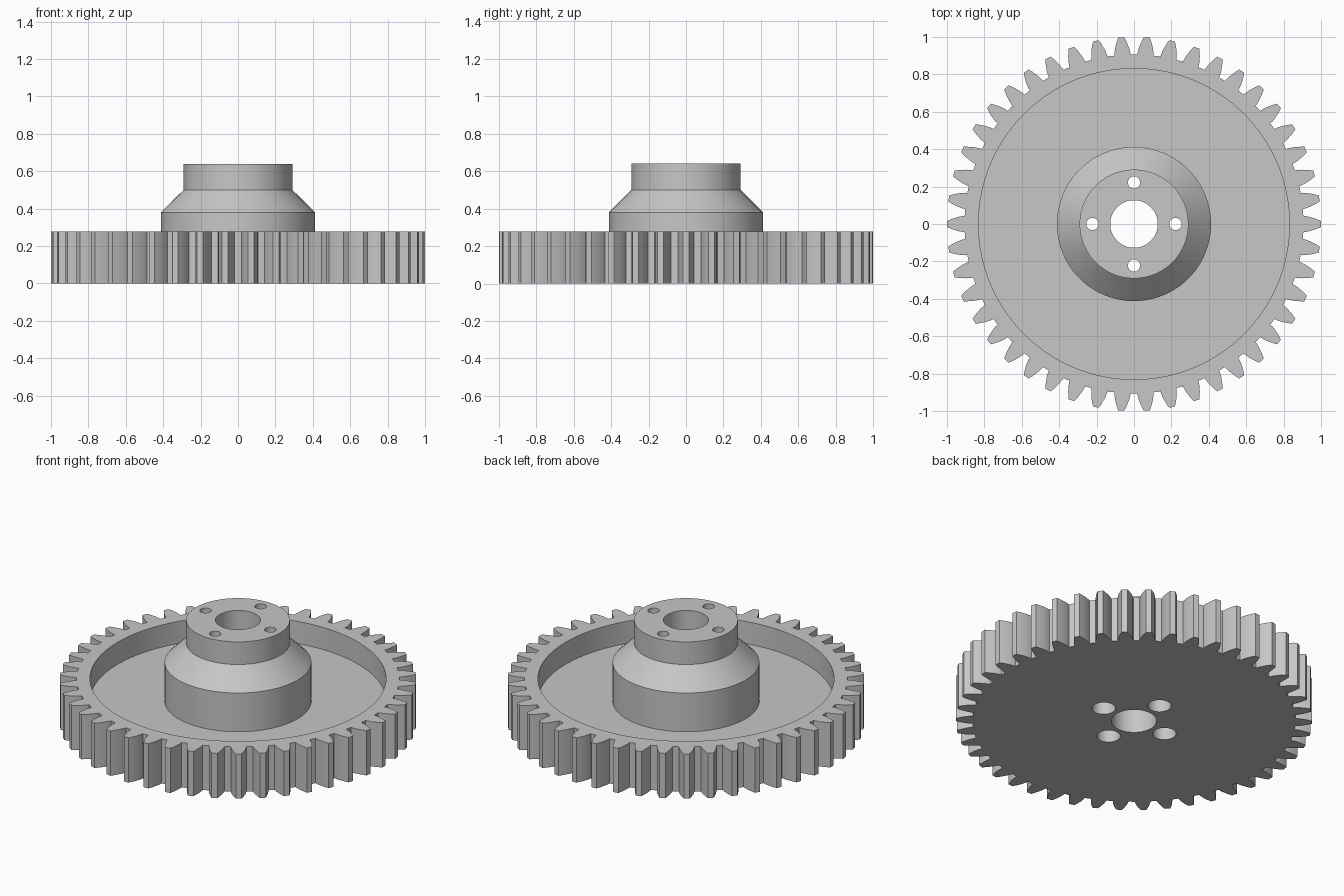
import bpy
import bmesh
from math import cos, sin, tan, pi, radians, sqrt, acos
from mathutils import Matrix, Vector

if "Cube" in bpy.data.objects:
    bpy.data.objects.remove(bpy.data.objects["Cube"])

TEETH = 46
TIP = 1.0
MODULE = 2 * TIP / (TEETH + 2)
PITCH = MODULE * TEETH / 2
ROOT = PITCH - 1.25 * MODULE
BASE = PITCH * cos(radians(20))
THICKNESS = 0.277
FLOOR = 0.14

grey = bpy.data.materials.new("plain grey")
grey.use_nodes = True
colour = (0.57, 0.57, 0.57, 1)
grey.diffuse_color = colour
grey.node_tree.nodes["Principled BSDF"].inputs["Base Color"].default_value = colour


def make_object(name, bm):
    bmesh.ops.recalc_face_normals(bm, faces=bm.faces)
    mesh = bpy.data.meshes.new(name)
    bm.to_mesh(mesh)
    bm.free()
    mesh.materials.append(grey)
    obj = bpy.data.objects.new(name, mesh)
    bpy.context.collection.objects.link(obj)
    return obj


def lathe(name, profile, centre=(0, 0), sides=96):
    """Solid of revolution from (radius, height) pairs, closed at both ends."""
    bm = bmesh.new()
    rings = []
    for r, z in profile:
        rings.append([bm.verts.new((centre[0] + r * cos(2 * pi * i / sides),
                                    centre[1] + r * sin(2 * pi * i / sides), z))
                      for i in range(sides)])
    for low, high in zip(rings, rings[1:]):
        for i in range(sides):
            j = (i + 1) % sides
            bm.faces.new((low[i], low[j], high[j], high[i]))
    bm.faces.new(rings[0][::-1])
    bm.faces.new(rings[-1])
    return make_object(name, bm)


def half_angle(r):
    """Half the angular width of an involute tooth at radius r."""
    def involute(a):
        return tan(a) - a
    pressure = acos(min(1, BASE / r))
    return pi / (2 * TEETH) + involute(radians(20)) - involute(pressure)


def combine(target, tool, operation):
    mod = target.modifiers.new(operation.title(), 'BOOLEAN')
    mod.operation = operation
    mod.solver = 'EXACT'
    mod.object = tool
    tool.hide_render = True
    bpy.context.view_layer.objects.active = target
    bpy.ops.object.modifier_apply(modifier=mod.name)
    bpy.data.objects.remove(tool)


# Toothed wheel: one involute tooth outline repeated round the rim
radii = [ROOT] + [BASE + (TIP - BASE) * t / 5 for t in range(6)]
flank = [(r, half_angle(max(r, BASE))) for r in radii]
tooth = [(r, -a) for r, a in flank] + [(r, a) for r, a in reversed(flank)]
bm = bmesh.new()
outline = []
for n in range(TEETH):
    for r, a in tooth:
        angle = 2 * pi * n / TEETH + a
        outline.append(bm.verts.new((r * cos(angle), r * sin(angle), 0)))
base = bm.faces.new(outline)
top = bmesh.ops.extrude_face_region(bm, geom=[base])["geom"]
bmesh.ops.translate(bm, vec=(0, 0, THICKNESS),
                    verts=[v for v in top if isinstance(v, bmesh.types.BMVert)])
gear = make_object("gear_wheel", bm)

# Round recess in the upper face
combine(gear, lathe("recess_cutter", [(0.831, FLOOR), (0.831, 1)], sides=128), 'DIFFERENCE')

# Hub with a sloping shoulder
combine(gear, lathe("hub", [(0.412, 0.07), (0.412, 0.38), (0.291, 0.5), (0.291, 0.64)]), 'UNION')

# Central bore
combine(gear, lathe("bore_cutter", [(0.127, -0.1), (0.127, 1)], sides=64), 'DIFFERENCE')

# Four bolt holes, widened from below
for k in range(4):
    spot = (0.222 * cos(k * pi / 2), 0.222 * sin(k * pi / 2))
    combine(gear, lathe("bolt_hole_cutter",
                        [(0.066, -0.1), (0.066, 0.42), (0.033, 0.42), (0.033, 1)],
                        spot, 32), 'DIFFERENCE')

# Smooth round walls, crisp edges
bpy.ops.object.select_all(action='DESELECT')
gear.select_set(True)
bpy.context.view_layer.objects.active = gear
bpy.ops.object.shade_smooth_by_angle(angle=radians(25))
